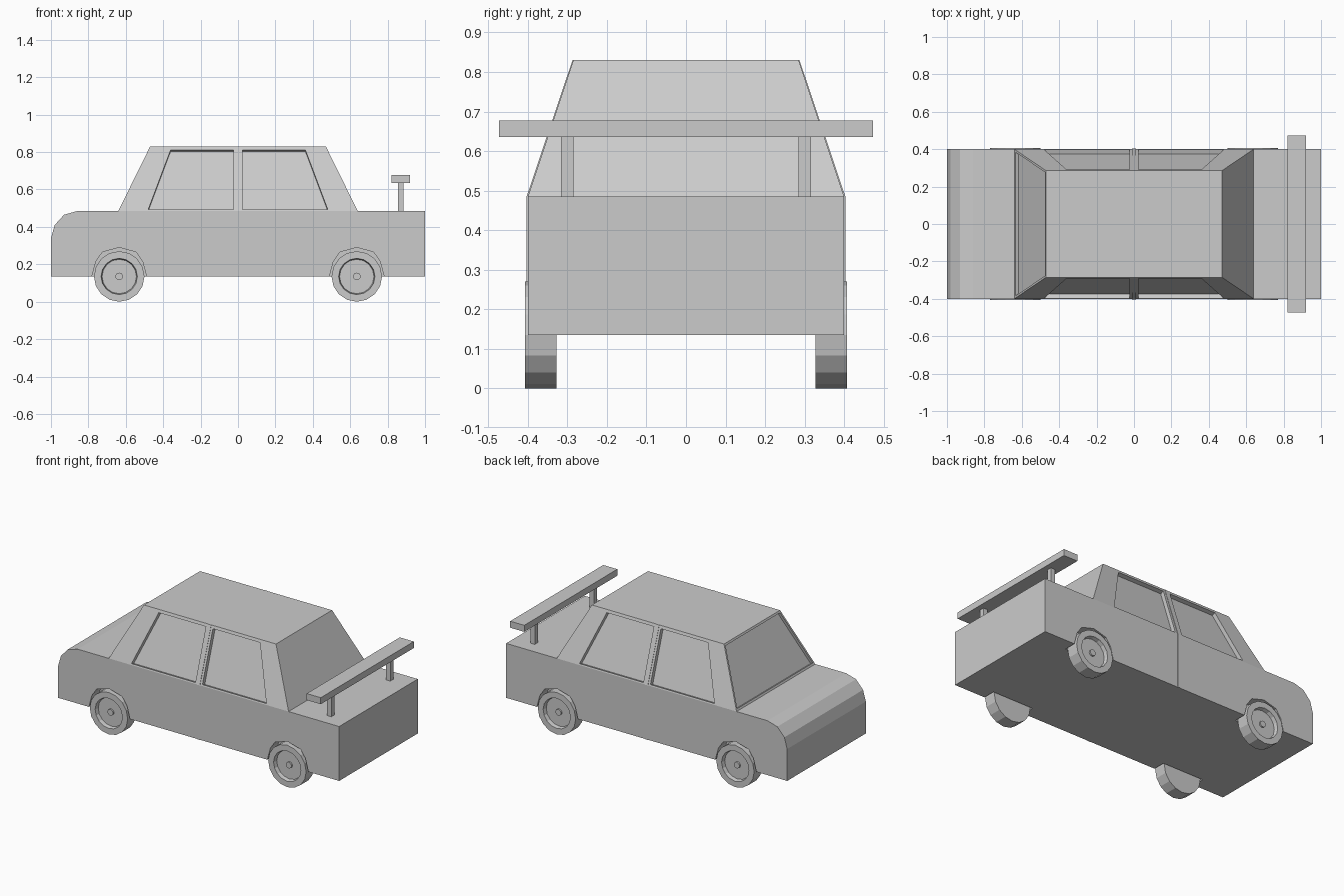
import bpy, bmesh
from math import tau, sin, cos
from mathutils import Vector

if "Cube" in bpy.data.objects:
    bpy.data.objects.remove(bpy.data.objects["Cube"])


def finish(name, bm):
    bmesh.ops.recalc_face_normals(bm, faces=bm.faces[:])
    mesh = bpy.data.meshes.new(name)
    bm.to_mesh(mesh)
    bm.free()
    ob = bpy.data.objects.new(name, mesh)
    bpy.context.collection.objects.link(ob)
    return ob


def prism(name, pts, vec):
    """Polygon swept along a vector."""
    bm = bmesh.new()
    face = bm.faces.new([bm.verts.new(p) for p in pts])
    ext = bmesh.ops.extrude_face_region(bm, geom=[face])
    moved = [g for g in ext["geom"] if isinstance(g, bmesh.types.BMVert)]
    bmesh.ops.translate(bm, verts=moved, vec=vec)
    return finish(name, bm)


def box(name, lo, hi):
    x, y, z = lo
    X, Y, Z = hi
    return prism(name, [(x, y, z), (X, y, z), (X, Y, z), (x, Y, z)], (0, 0, Z - z))


def carve(ob, cutter):
    cutter.hide_render = True
    mod = ob.modifiers.new("carve", 'BOOLEAN')
    mod.operation = 'DIFFERENCE'
    mod.solver = 'EXACT'
    mod.object = cutter
    bpy.context.view_layer.objects.active = ob
    bpy.ops.object.modifier_apply(modifier=mod.name)
    bpy.data.objects.remove(cutter, do_unlink=True)


def recess(ob, pts, normal, depth):
    """Sink a flat pane into a sloping surface."""
    n = Vector(normal).normalized()
    carve(ob, prism("recess_cutter", [Vector(p) + n * 0.02 for p in pts], -n * (0.02 + depth)))


# Lower body with rounded nose
side = [(-1, .135), (1, .135), (1, .485), (-.86, .485), (-.93, .465), (-.98, .41), (-1, .34)]
body = prism("body", [(x, -.4, z) for x, z in side], (0, .8, 0))

# Faceted wheel arches
arch = [(-.15, .10), (-.146, .135), (-.125, .215), (-.09, .265), (0, .29),
        (.09, .265), (.125, .215), (.146, .135), (.15, .10)]
for cx in (-.635, .635):
    for s in (-1, 1):
        carve(body, prism("arch_cutter", [(cx + x, s * .5, z) for x, z in arch], (0, -s * .18, 0)))

# Cabin: tapered block
Z0, Z1 = .485, .83


def cab_y(z):
    return .4 - .115 * (z - Z0) / (Z1 - Z0)


def cab_x(z):
    return .64 - .17 * (z - Z0) / (Z1 - Z0)


bm = bmesh.new()
bmesh.ops.create_cube(bm, size=2)
for v in bm.verts:
    z = Z1 if v.co.z > 0 else Z0
    v.co = (v.co.x * cab_x(z), v.co.y * cab_y(z), z)
cabin = finish("cabin", bm)

# Side windows and windscreen
for s in (-1, 1):
    for m in (-1, 1):
        quad = [(.025, .493), (.48, .493), (.36, .812), (.025, .812)]
        recess(cabin, [(m * x, s * cab_y(z), z) for x, z in quad], (0, s * .345, .115), .025)
a, b = .497, .818
recess(cabin, [(-cab_x(z), s * (cab_y(z) - .012), z) for s, z in ((-1, a), (1, a), (1, b), (-1, b))],
       (-.345, 0, .17), .018)

# Door pillar trim
for s in (-1, 1):
    line = [(.39, .135), (.403, .135), (.403, Z0), (.287, Z1), (.27, Z1), (.39, Z0)]
    prism("door_trim", [(-.01, s * y, z) for y, z in line], (.02, 0, 0))

# Wheels: 16-sided, dished rim with hub
tyre = [(0, .327), (.135, .327), (.135, .407), (.097, .407), (.092, .382),
        (.02, .382), (.02, .392), (0, .392)]
for cx in (-.635, .635):
    for s in (-1, 1):
        bm = bmesh.new()
        vs = [bm.verts.new((cx, s * y, .135 - r)) for r, y in tyre]
        es = [bm.edges.new(p) for p in zip(vs, vs[1:])]
        bmesh.ops.spin(bm, geom=vs + es, cent=(cx, 0, .135), axis=(0, 1, 0), angle=tau, steps=16)
        bmesh.ops.remove_doubles(bm, verts=bm.verts[:], dist=.0005)
        finish("wheel", bm)

# Rear spoiler
box("spoiler_wing", (.82, -.473, .635), (.92, .473, .677))
for y in (-.3, .3):
    box("spoiler_post", (.855, y - .016, .48), (.885, y + .016, .64))
